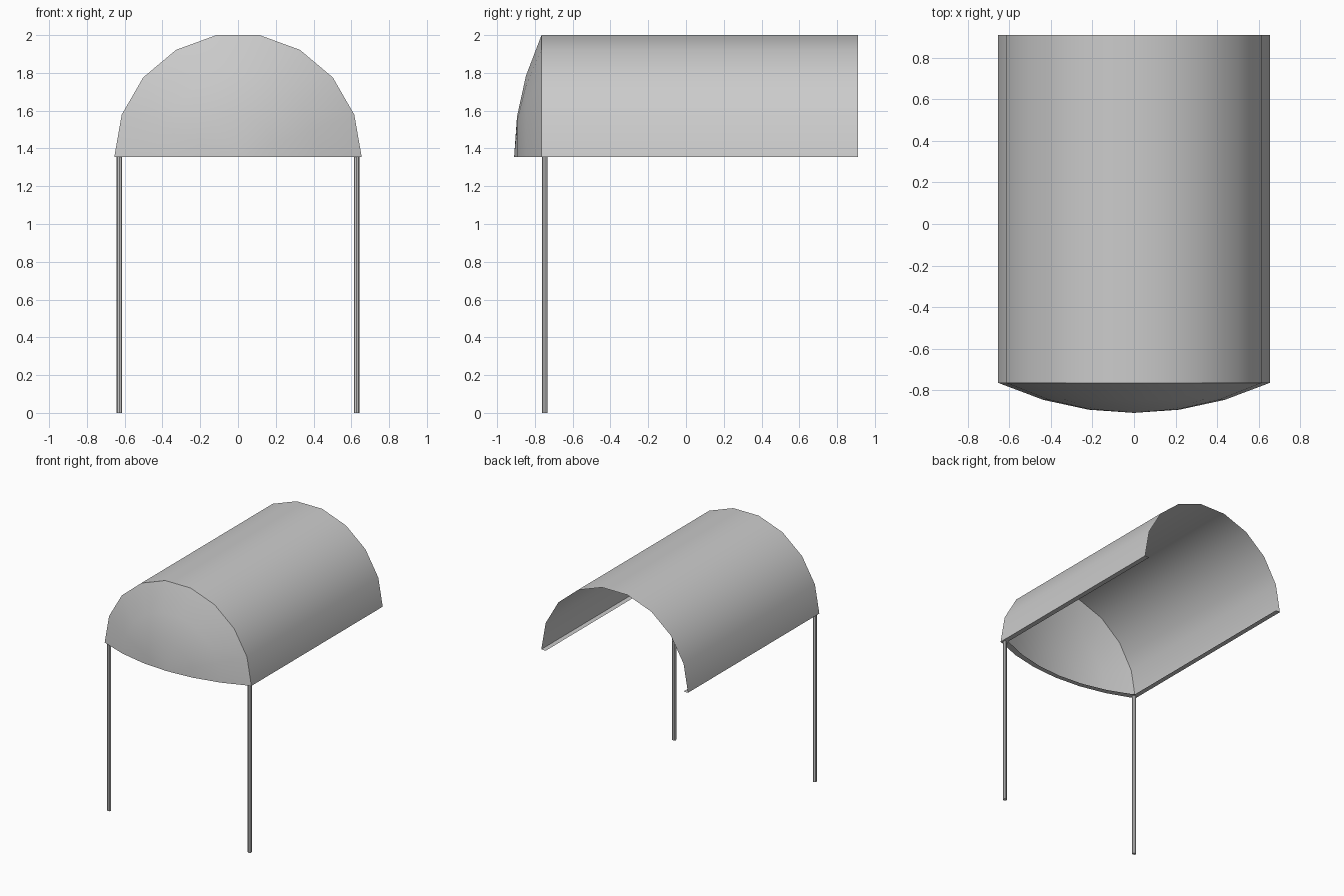
import bpy, bmesh
from math import sin, cos, pi, sqrt

if "Cube" in bpy.data.objects:
    bpy.data.objects.remove(bpy.data.objects["Cube"])

R, Z0 = 0.655, 1.355            # arch radius, height of its bottom edge
FRONT, BACK, BULGE = -0.765, 0.91, 0.145
SEGS, RINGS, LIP = 9, 3, 0.04
DOME_R = (R * R + BULGE * BULGE) / (2 * BULGE)


def dome_y(r):
    return FRONT - (sqrt(DOME_R**2 - r * r) - sqrt(DOME_R**2 - R * R))


def row(r, y):
    """Half-circle of points from right to left."""
    return [(r * cos(pi * i / SEGS), y, Z0 + r * sin(pi * i / SEGS)) for i in range(SEGS + 1)]


def finish(ob):
    bpy.ops.object.select_all(action='DESELECT')
    ob.select_set(True)
    bpy.context.view_layer.objects.active = ob
    bpy.ops.object.shade_smooth_by_angle()


def strips(bm, rows):
    """Bridge consecutive rows of points with quads."""
    vs = [[bm.verts.new(p) for p in r] for r in rows]
    for a, b in zip(vs, vs[1:]):
        for i in range(len(a) - 1):
            bm.faces.new((a[i], b[i], b[i + 1], a[i + 1]))
    return vs


# Canopy: barrel vault plus domed front panel
bm = bmesh.new()
radii = [R * k / RINGS for k in range(RINGS, 0, -1)]
vs = strips(bm, [row(R, BACK)] + [row(r, dome_y(r)) for r in radii])
tip = bm.verts.new((0, dome_y(0), Z0))
inner = vs[-1]
for i in range(SEGS):
    bm.faces.new((inner[i], tip, inner[i + 1]))
for f in bm.faces:
    f.normal_update()
    c = f.calc_center_median()
    if f.normal.dot((c.x, min(c.y - FRONT, 0) * 4, c.z - Z0)) < 0:
        f.normal_flip()

# Inward lip along the bottom edges
xs = [R * k / RINGS for k in range(RINGS, -RINGS - 1, -1)]
outer = [(R, BACK, Z0)] + [(x, dome_y(abs(x)), Z0) for x in xs] + [(-R, BACK, Z0)]
s = (R - LIP) / R
lip = [(R - LIP, BACK, Z0)] + [(x * s, dome_y(abs(x)) + LIP, Z0) for x in xs] + [(-R + LIP, BACK, Z0)]
n = len(bm.faces)
strips(bm, [outer, lip])
bm.faces.ensure_lookup_table()
for f in bm.faces[n:]:
    f.normal_update()
    if f.normal.z > 0:
        f.normal_flip()
bmesh.ops.remove_doubles(bm, verts=bm.verts[:], dist=1e-4)
me = bpy.data.meshes.new("canopy")
bm.to_mesh(me)
bm.free()
canopy = bpy.data.objects.new("canopy", me)
bpy.context.collection.objects.link(canopy)
finish(canopy)

# Two front poles
H = Z0 + 0.012
for side, name in ((-1, "left_pole"), (1, "right_pole")):
    bpy.ops.mesh.primitive_cylinder_add(vertices=8, radius=0.015, depth=H,
                                        location=(side * 0.628, -0.747, H / 2))
    pole = bpy.context.object
    pole.name = name
    finish(pole)
